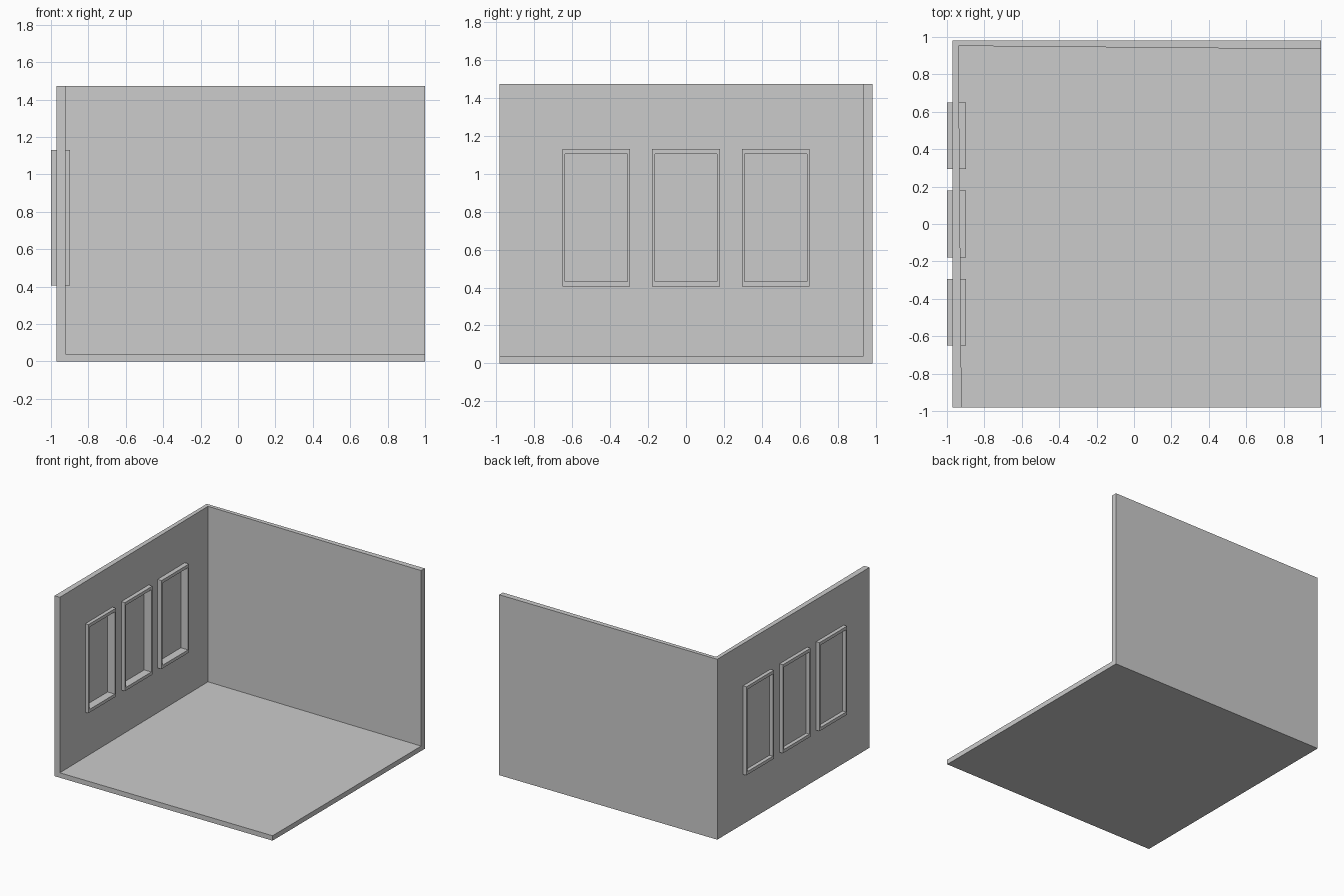
import bpy, bmesh

if "Cube" in bpy.data.objects:
    bpy.data.objects.remove(bpy.data.objects["Cube"])

FLOOR, HEIGHT = 0.04, 1.473
LEFT, RIGHT, SIDE = -0.97, 1.0, 0.982
WIN_Z = (0.406, 1.129)
WIN_HALF_W = 0.178
WIN_CENTRES = (-0.472, 0.0, 0.472)


def prism(name, outline, z0, z1):
    """Extrude a flat outline (x, y) from z0 up to z1."""
    bm = bmesh.new()
    face = bm.faces.new([bm.verts.new((x, y, z0)) for x, y in outline])
    ext = bmesh.ops.extrude_face_region(bm, geom=[face])
    for v in ext["geom"]:
        if isinstance(v, bmesh.types.BMVert):
            v.co.z = z1
    bmesh.ops.recalc_face_normals(bm, faces=bm.faces)
    mesh = bpy.data.meshes.new(name)
    bm.to_mesh(mesh)
    bm.free()
    obj = bpy.data.objects.new(name, mesh)
    bpy.context.collection.objects.link(obj)
    return obj


def box(name, x0, x1, y0, y1, z0, z1):
    return prism(name, [(x0, y0), (x1, y0), (x1, y1), (x0, y1)], z0, z1)


def cut(target, cutter):
    """Subtract the cutter from the target, then discard it."""
    mod = target.modifiers.new("cut", "BOOLEAN")
    mod.operation, mod.solver, mod.object = "DIFFERENCE", "EXACT", cutter
    bpy.context.view_layer.objects.active = target
    bpy.ops.object.modifier_apply(modifier=mod.name)
    bpy.data.objects.remove(cutter)


# Room shell: floor, left wall and back wall, walls thinner toward the corner
room = box("room_shell", LEFT, RIGHT, -SIDE, SIDE, 0, HEIGHT)
inside = [(-0.938, 0.952), (-0.920, -1.2), (1.2, -1.2), (1.2, 0.933)]
cut(room, prism("room_cutter", inside, FLOOR, 2.0))

# Three windows: deep inner recess with a thin pane, framed on both sides
for i, cy in enumerate(WIN_CENTRES, 1):
    y0, y1 = cy - WIN_HALF_W, cy + WIN_HALF_W
    z0, z1 = WIN_Z
    cut(room, box("recess_cutter", -0.962, -0.8,
                  y0 + 0.007, y1 - 0.007, z0 + 0.013, z1 - 0.013))
    frame = box(f"window_frame_{i}", -1.0, -0.897, y0, y1, z0, z1)
    cut(frame, box("frame_cutter", -1.2, -0.7,
                   y0 + 0.014, y1 - 0.014, z0 + 0.026, z1 - 0.026))
